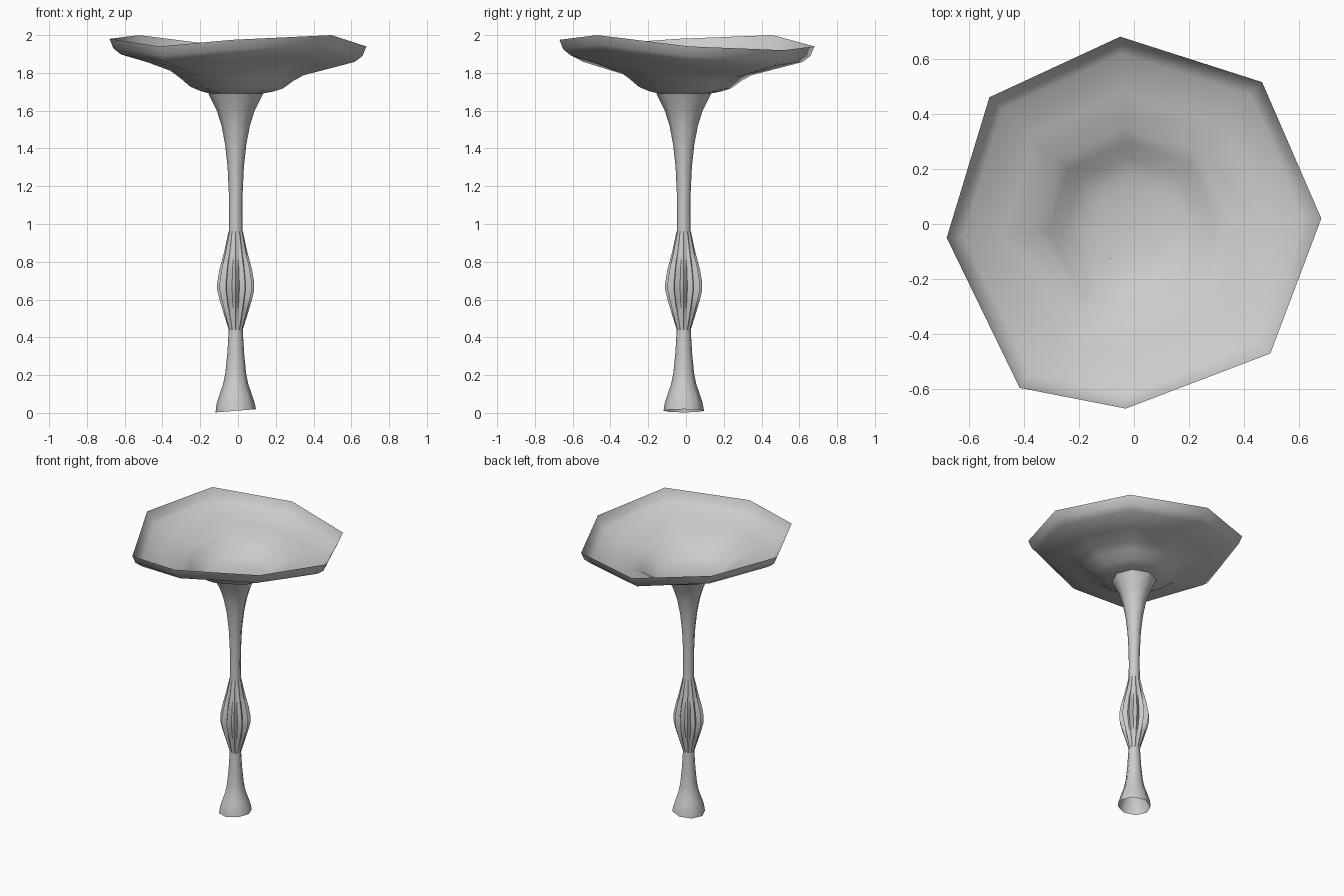
import bpy, bmesh, math

if "Cube" in bpy.data.objects:
    bpy.data.objects.remove(bpy.data.objects["Cube"])

CX, CY = -0.012, -0.012      # stem axis


def build(name, rings, angle, cap_end=None):
    """Skin equal-length rings of points, optionally closing the last one to a point."""
    bm = bmesh.new()
    loops = [[bm.verts.new(p) for p in ring] for ring in rings]
    n = len(loops[0])
    for a, b in zip(loops, loops[1:]):
        for i in range(n):
            j = (i + 1) % n
            bm.faces.new((a[i], a[j], b[j], b[i]))
    if cap_end:
        tip = bm.verts.new(cap_end)
        for i in range(n):
            bm.faces.new((loops[-1][i], loops[-1][(i + 1) % n], tip))
    bmesh.ops.recalc_face_normals(bm, faces=bm.faces[:])
    me = bpy.data.meshes.new(name)
    bm.to_mesh(me)
    bm.free()
    ob = bpy.data.objects.new(name, me)
    bpy.context.collection.objects.link(ob)
    bpy.ops.object.select_all(action='DESELECT')
    bpy.context.view_layer.objects.active = ob
    ob.select_set(True)
    bpy.ops.object.shade_smooth_by_angle(angle=math.radians(angle))
    return ob


def ring(r, z, n=8, flute=1.0, tilt=0.0):
    """Circle of n points; every second point is pulled in by the flute factor."""
    pts = []
    for i in range(n):
        a = 2 * math.pi * i / n
        rr = r * (flute if i % 2 else 1.0)
        x = rr * math.cos(a)
        pts.append((CX + x, CY + rr * math.sin(a), z + tilt * x))
    return pts


# Stem: flared hollow foot below the knot, trumpet above it
foot = [(0.101, 0.05), (0.085, 0.10), (0.067, 0.15), (0.055, 0.21), (0.045, 0.31), (0.037, 0.44)]
build("stem_foot", [ring(0.107, 0.011, tilt=0.08)] + [ring(*p) for p in foot], 60)

neck = [(0.037, 0.95), (0.035, 1.06), (0.036, 1.15), (0.043, 1.30), (0.056, 1.42),
        (0.075, 1.52), (0.100, 1.60), (0.145, 1.69)]
build("stem_neck", [ring(*p) for p in neck], 60)

# Fluted knot in the stem
knot = [(0.037, 0.44, 0.95), (0.062, 0.52, 0.8), (0.086, 0.60, 0.75), (0.098, 0.65, 0.75),
        (0.098, 0.69, 0.75), (0.086, 0.76, 0.75), (0.062, 0.85, 0.8), (0.038, 0.96, 0.95)]
build("stem_knot", [ring(r, z, 24, f) for r, z, f in knot], 70)

# Bowl: one thin dished sheet with an uneven eight-sided rim
rim = [(0.68, 0.02, 1.94), (0.465, 0.515, 1.92), (-0.05, 0.68, 1.94), (-0.525, 0.46, 2.0),
       (-0.68, -0.05, 1.98), (-0.415, -0.595, 1.94), (-0.03, -0.67, 1.975), (0.495, -0.47, 2.0)]


def rim_ring(s, z, follow):
    """Rim outline scaled by s around the stem axis; follow = share of the rim's unevenness."""
    return [(CX + (x - CX) * s, CY + (y - CY) * s, z + (h - 1.96) * follow) for x, y, h in rim]


under = [(0.97, 1.91, 1), (0.91, 1.878, 1), (0.70, 1.838, 0.9), (0.52, 1.80, 0.6),
         (0.44, 1.765, 0.4), (0.36, 1.722, 0.25), (0.28, 1.702, 0.1), (0.20, 1.69, 0)]
build("bowl", [rim] + [rim_ring(*p) for p in under], 80, (CX, CY, 1.68))
bowl = bpy.data.objects["bowl"].data
if bowl.polygons[-1].normal.z < 0:
    bowl.flip_normals()
